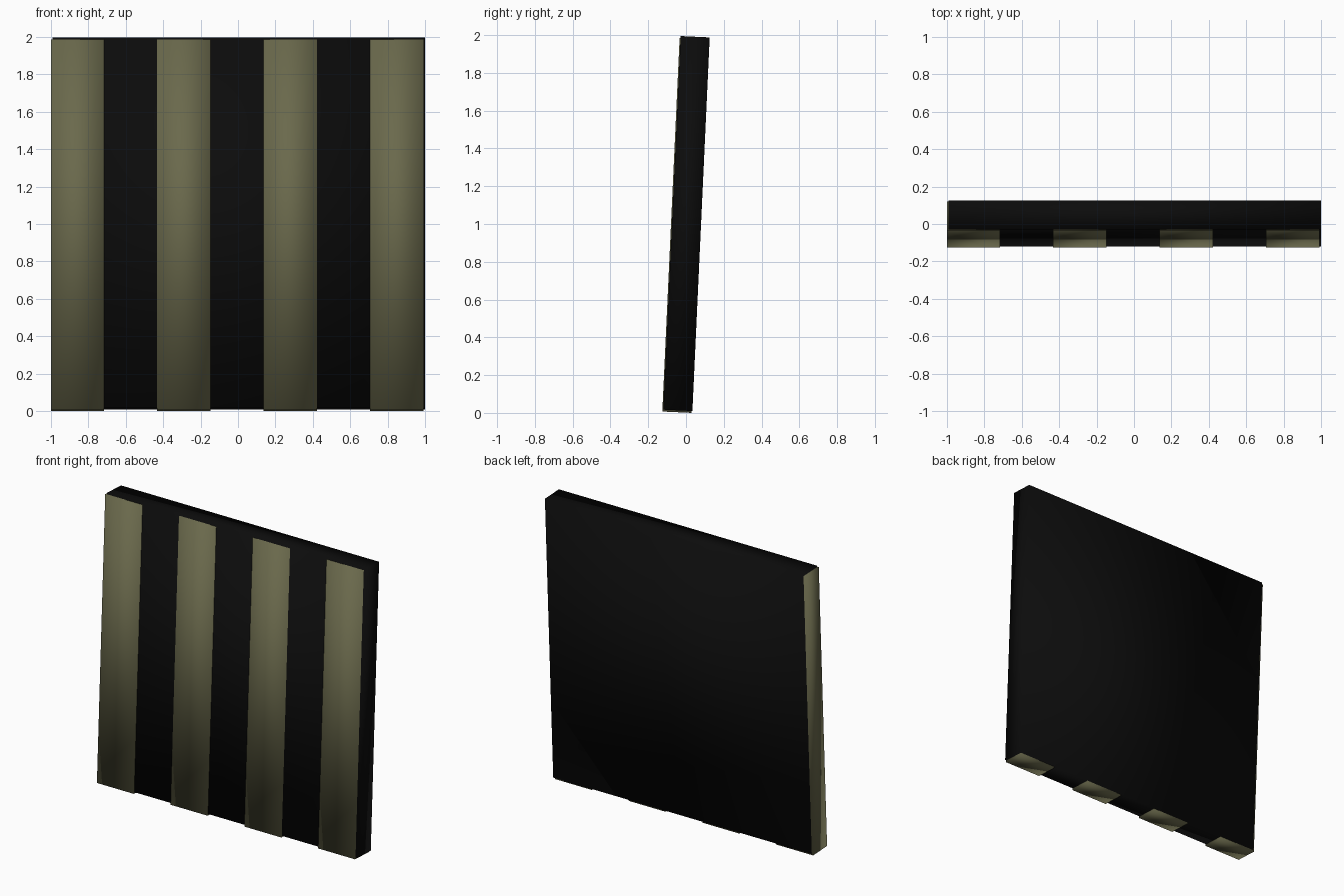
import bpy
import math

default_cube = bpy.data.objects.get("Cube")
if default_cube:
    bpy.data.objects.remove(default_cube, do_unlink=True)

TILT = math.radians(2.65)      # the panel leans back
CENTRE_Z = 0.9975
SHIFT = 0.01                   # stripes sit slightly left and below the slab
STEP = 0.005                   # stripes stand slightly proud of the slab
WIDTH, THICK, HEIGHT = 1.99, 0.154, 1.98
STRIPE = WIDTH / 7


def material(name, colour):
    mat = bpy.data.materials.new(name)
    mat.use_nodes = True
    mat.diffuse_color = (*colour, 1)
    bsdf = mat.node_tree.nodes["Principled BSDF"]
    bsdf.inputs["Base Color"].default_value = (*colour, 1)
    return mat


def leaning_box(name, x, depth, rise, size, mat):
    """Box placed in the leaning frame of the panel."""
    y = depth * math.cos(TILT) + rise * math.sin(TILT)
    z = rise * math.cos(TILT) - depth * math.sin(TILT)
    bpy.ops.mesh.primitive_cube_add(size=1, location=(x, y, CENTRE_Z + z),
                                    rotation=(-TILT, 0, 0))
    box = bpy.context.object
    box.name = name
    box.scale = size
    bpy.ops.object.transform_apply(location=False, rotation=False, scale=True)
    bpy.ops.object.shade_smooth()
    box.data.materials.append(mat)
    return box


black = material("black", (0.0035, 0.0035, 0.0035))
olive = material("dull olive", (0.144, 0.141, 0.072))

# Backing slab
leaning_box("panel_slab", SHIFT / 2, STEP / 2, STEP,
            (WIDTH, THICK, HEIGHT), black)

# Four stripes with equal gaps
for i in range(4):
    x = -1 + STRIPE * (2 * i + 0.5)
    leaning_box(f"stripe_{i + 1}", x, -STEP / 2, -STEP,
                (STRIPE, THICK, HEIGHT), olive)
